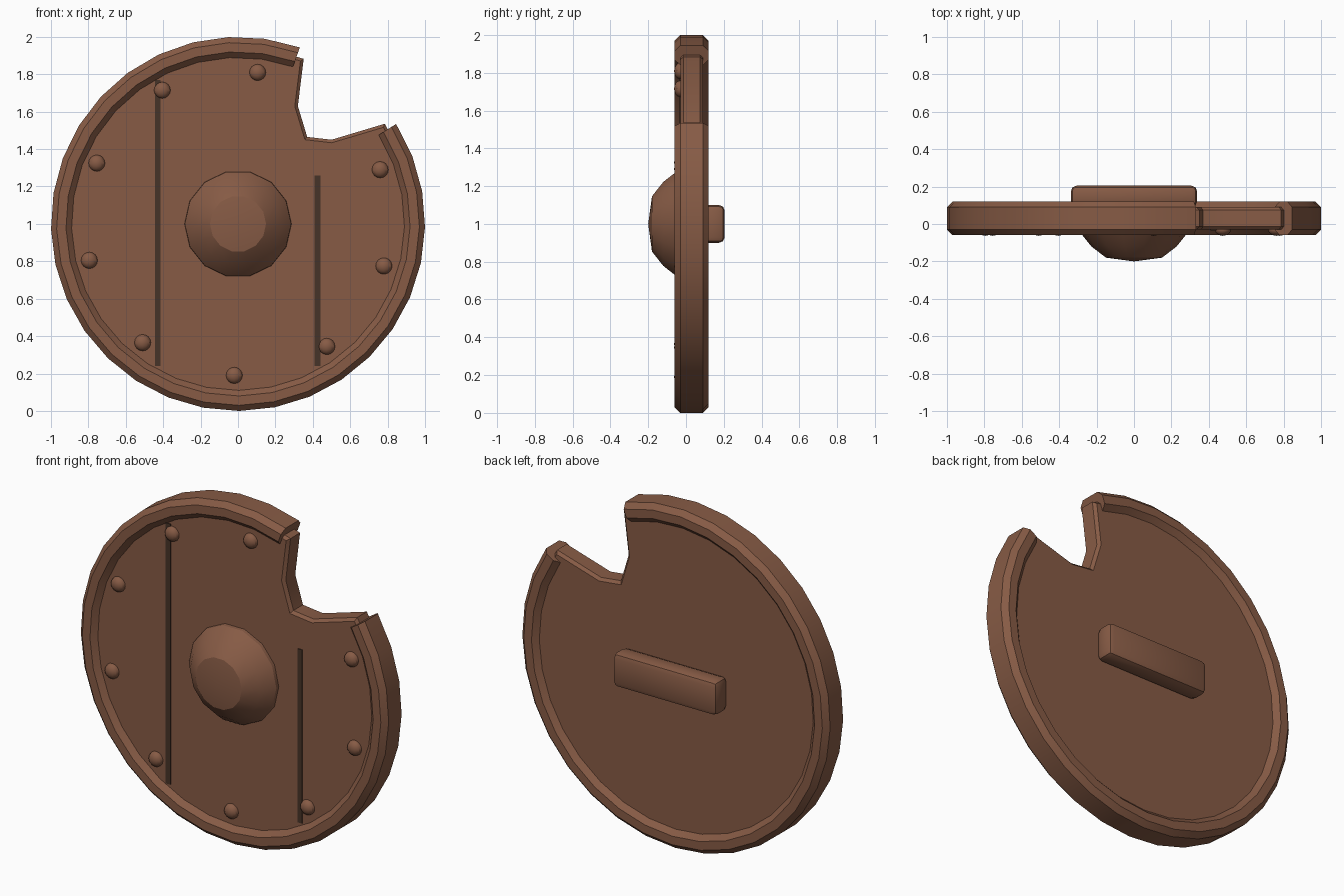
import bpy, bmesh
from math import sin, cos, pi, radians
from mathutils import Matrix

cube = bpy.data.objects.get("Cube")
if cube:
    bpy.data.objects.remove(cube, do_unlink=True)


def material(name, rgb):
    mat = bpy.data.materials.new(name)
    mat.use_nodes = True
    mat.diffuse_color = (*rgb, 1)
    mat.node_tree.nodes["Principled BSDF"].inputs["Base Color"].default_value = (*rgb, 1)
    return mat


wood = material("brown wood", (0.242, 0.105, 0.06))
dark = material("dark seam", (0.062, 0.033, 0.021))
CENTRE = 1.0  # height of the shield centre


def finish(name, bm, mat):
    bmesh.ops.recalc_face_normals(bm, faces=bm.faces[:])
    mesh = bpy.data.meshes.new(name)
    bm.to_mesh(mesh)
    bm.free()
    mesh.materials.append(mat)
    obj = bpy.data.objects.new(name, mesh)
    bpy.context.collection.objects.link(obj)
    bpy.ops.object.select_all(action='DESELECT')
    obj.select_set(True)
    bpy.context.view_layer.objects.active = obj
    bpy.ops.object.shade_smooth_by_angle(angle=radians(30))
    return obj


def arc(start, end, steps):
    return [radians(start + (end - start) * i / steps) for i in range(steps + 1)]


def box(name, centre, size, mat, bevel=0):
    bm = bmesh.new()
    bmesh.ops.create_cube(bm, size=1, matrix=Matrix.Translation(centre) @ Matrix.Diagonal((*size, 1)))
    if bevel:
        bmesh.ops.bevel(bm, geom=bm.edges[:], offset=bevel, segments=2,
                        profile=0.5, affect='EDGES')
    return finish(name, bm, mat)


# Rim: chamfered section swept round, open at the broken corner
c, inner, front, back = 0.03, 0.89, -0.06, 0.12
section = [(1, front + c), (1, back - c), (1 - c, back), (inner + c, back),
           (inner, back - c), (inner, front + c), (inner + c, front), (1 - c, front)]
bm = bmesh.new()
loops = [[bm.verts.new((r * cos(a), y, CENTRE + r * sin(a))) for r, y in section]
         for a in arc(70.7, 392.3, 29)]
for one, two in zip(loops, loops[1:]):
    for i in range(len(section)):
        j = (i + 1) % len(section)
        bm.faces.new((one[i], one[j], two[j], two[i]))
bm.faces.new(loops[0])
bm.faces.new(loops[-1])
finish("rim", bm, wood)

# Board: disc with a jagged notch, front and back edges chamfered
outline = [(0.95 * cos(a), CENTRE + 0.95 * sin(a)) for a in arc(68.3, 394.3, 29)]
outline += [(0.5, 1.45), (0.37, 1.465), (0.32, 1.63)]
bm = bmesh.new()
face = bm.faces.new([bm.verts.new((x, -0.03, z)) for x, z in outline])
new = bmesh.ops.extrude_face_region(bm, geom=[face], use_keep_orig=True)["geom"]
bmesh.ops.translate(bm, vec=(0, 0.12, 0),
                    verts=[g for g in new if isinstance(g, bmesh.types.BMVert)])
bm.normal_update()
caps = [e for e in bm.edges if abs(e.verts[0].co.y - e.verts[1].co.y) < 0.001]
bmesh.ops.bevel(bm, geom=caps, offset=0.016, segments=1, affect='EDGES')
finish("board", bm, wood)

# Boss: faceted dome turned about the front axis
profile = [(0.15, -0.18), (0.228, -0.12), (0.284, -0.05), (0.287, -0.02)]
sides = 14
bm = bmesh.new()
tip = bm.verts.new((0, -0.2, CENTRE))
rings = [[bm.verts.new((r * cos(2 * pi * i / sides), y, CENTRE + r * sin(2 * pi * i / sides)))
          for i in range(sides)] for r, y in profile]
for i in range(sides):
    j = (i + 1) % sides
    bm.faces.new((tip, rings[0][i], rings[0][j]))
    for one, two in zip(rings, rings[1:]):
        bm.faces.new((one[i], one[j], two[j], two[i]))
bm.faces.new(rings[-1])
finish("boss", bm, wood)

# Rivets: flattened balls round the front
rivets = [(-0.405, 1.715), (0.105, 1.81), (-0.755, 1.325), (0.76, 1.29), (-0.795, 0.805),
          (0.78, 0.775), (-0.51, 0.365), (0.475, 0.345), (-0.02, 0.19)]
for n, (x, z) in enumerate(rivets, 1):
    bm = bmesh.new()
    place = Matrix.Translation((x, -0.03, z)) @ Matrix.Diagonal((1, 0.75, 1, 1))
    bmesh.ops.create_uvsphere(bm, u_segments=12, v_segments=8, radius=0.044, matrix=place)
    finish(f"rivet_{n}", bm, wood)

# Plank seams: thin dark strips
for name, x, top in (("right_seam", -0.43, 1.77), ("left_seam", 0.425, 1.26)):
    box(name, (x, -0.031, (top + 0.24) / 2), (0.03, 0.008, top - 0.24), dark)

# Handle on the back
box("handle", (0, 0.1475, CENTRE), (0.675, 0.115, 0.2), wood, bevel=0.03)
